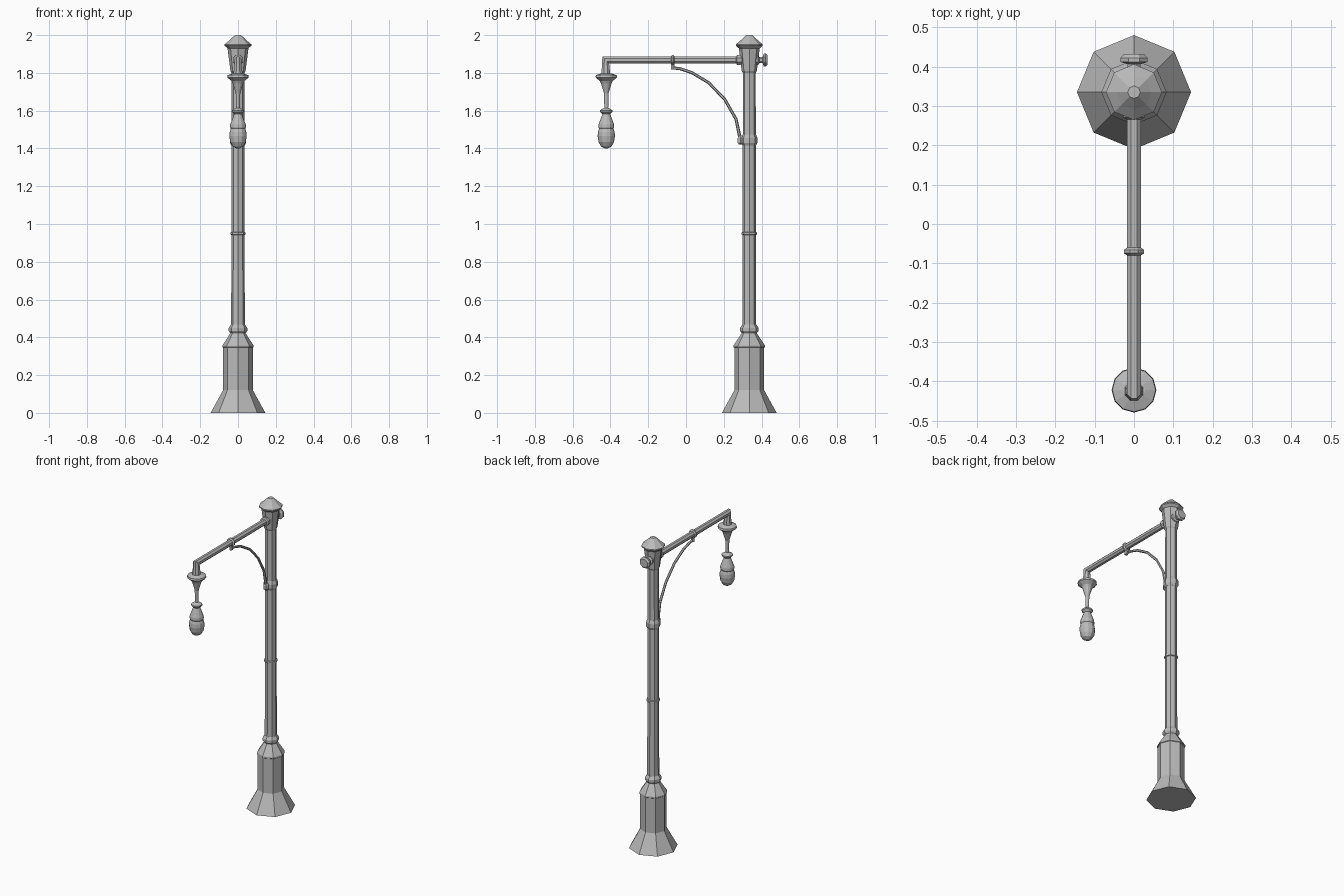
import bpy, bmesh, math
from mathutils import Vector

if "Cube" in bpy.data.objects:
    bpy.data.objects.remove(bpy.data.objects["Cube"])

metal = bpy.data.materials.new("grey metal")
metal.diffuse_color = (0.5, 0.5, 0.5, 1)
metal.use_nodes = True
metal.node_tree.nodes["Principled BSDF"].inputs["Base Color"].default_value = metal.diffuse_color
PY, LY, AZ = 0.335, -0.422, 1.868   # post y, lamp y, arm height


def skin(name, rings):
    """Join a list of closed rings with quads and cap both ends."""
    bm = bmesh.new()
    rows = [[bm.verts.new(p) for p in ring] for ring in rings]
    n = len(rows[0])
    for a, b in zip(rows, rows[1:]):
        for i in range(n):
            j = (i + 1) % n
            bm.faces.new((a[i], a[j], b[j], b[i]))
    bm.faces.new(rows[0])
    bm.faces.new(rows[-1])
    bmesh.ops.recalc_face_normals(bm, faces=bm.faces)
    me = bpy.data.meshes.new(name)
    bm.to_mesh(me)
    bm.free()
    me.materials.append(metal)
    ob = bpy.data.objects.new(name, me)
    bpy.context.collection.objects.link(ob)
    return ob


def turned_z(name, y, profile, n=8, off=0.0):
    """Profile of (radius, z) turned about a vertical axis."""
    ang = [math.tau * i / n + off for i in range(n)]
    return skin(name, [[(r * math.cos(a), y + r * math.sin(a), z) for a in ang]
                       for r, z in profile])


def turned_y(name, profile, n=8):
    """Profile of (radius, y) turned about the arm axis."""
    ang = [math.tau * (i + 0.5) / n for i in range(n)]
    return skin(name, [[(r * math.cos(a), y, AZ + r * math.sin(a)) for a in ang]
                       for r, y in profile])


def sweep(name, path, n=8):
    """Mitred tube through (y, z, radius) points in the x = 0 plane."""
    pts = [Vector((0, y, z)) for y, z, _ in path]
    rings = []
    for k, p in enumerate(pts):
        t0 = (p - pts[k - 1]).normalized() if k else (pts[1] - p).normalized()
        t1 = (pts[k + 1] - p).normalized() if k < len(pts) - 1 else t0
        t = (t0 + t1).normalized()
        side = Vector((0, -t.z, t.y)) / t.dot(t0)
        r = path[k][2]
        ring = []
        for i in range(n):
            a = math.tau * (i + 0.5) / n
            ring.append(p + Vector((r * math.cos(a), 0, 0)) + side * r * math.sin(a))
        rings.append(ring)
    return skin(name, rings)


# octagonal foot and pedestal
turned_z("pedestal", PY, [(0.145, 0), (0.079, 0.12), (0.079, 0.345), (0.083, 0.348),
                          (0.083, 0.357), (0.04, 0.422), (0.049, 0.434), (0.049, 0.45),
                          (0.037, 0.468)])
# post shaft and its flared head
turned_z("post", PY, [(0.036, 0.46), (0.034, 1.80), (0.040, 1.81), (0.056, 1.935)])
turned_z("post_ring", PY, [(0.035, 0.942), (0.041, 0.945), (0.041, 0.955), (0.035, 0.958)])
turned_z("brace_collar", PY, [(0.035, 1.415), (0.043, 1.43), (0.043, 1.455), (0.035, 1.475)])
# cap on the post
turned_z("post_cap", PY, [(0.055, 1.93), (0.071, 1.944), (0.071, 1.951),
                          (0.045, 1.973), (0.016, 2.0)])
# horizontal arm turning down into the lamp holder
sweep("arm", [(0.34, AZ, 0.0195), (-0.425, AZ, 0.0195), (-0.425, 1.84, 0.021),
              (-0.425, 1.78, 0.027)])
# sockets either side of the post, rear knob and clamp ring
turned_y("front_socket", [(0.02, 0.266), (0.029, 0.27), (0.029, 0.282), (0.023, 0.30),
                          (0.023, 0.33)])
turned_y("rear_knob", [(0.023, 0.33), (0.029, 0.372), (0.029, 0.382), (0.018, 0.388),
                       (0.018, 0.406), (0.037, 0.412), (0.037, 0.422), (0.028, 0.432)])
turned_y("clamp_ring", [(0.019, -0.08), (0.028, -0.074), (0.028, -0.066), (0.019, -0.06)])
# curved brace with its end fittings
sweep("brace", [(-0.074, 1.827, 0.008), (-0.03, 1.822, 0.008), (0.03, 1.802, 0.008),
                (0.12, 1.748, 0.008), (0.205, 1.66, 0.008), (0.265, 1.555, 0.008),
                (0.287, 1.45, 0.009)], 6)
turned_z("brace_hanger", -0.07, [(0.011, 1.818), (0.011, 1.86)], 6)
turned_z("brace_foot", 0.288, [(0.010, 1.422), (0.017, 1.43), (0.017, 1.455), (0.010, 1.468)], 6)
# hanging lamp: saucer, funnel and stem
turned_z("lamp_hanger", LY, [(0.028, 1.797), (0.055, 1.788), (0.057, 1.776), (0.034, 1.757),
                             (0.028, 1.745), (0.012, 1.692), (0.010, 1.60)], 12)
# lamp fitting
turned_z("lamp_fitting", LY, [(0.012, 1.615), (0.033, 1.602), (0.033, 1.594), (0.02, 1.582),
                              (0.025, 1.57), (0.041, 1.527), (0.042, 1.512), (0.036, 1.50)], 12)
# globe
turned_z("globe", LY, [(0.036, 1.512), (0.044, 1.487), (0.046, 1.465), (0.041, 1.434),
                       (0.028, 1.411), (0.010, 1.401)], 12)
